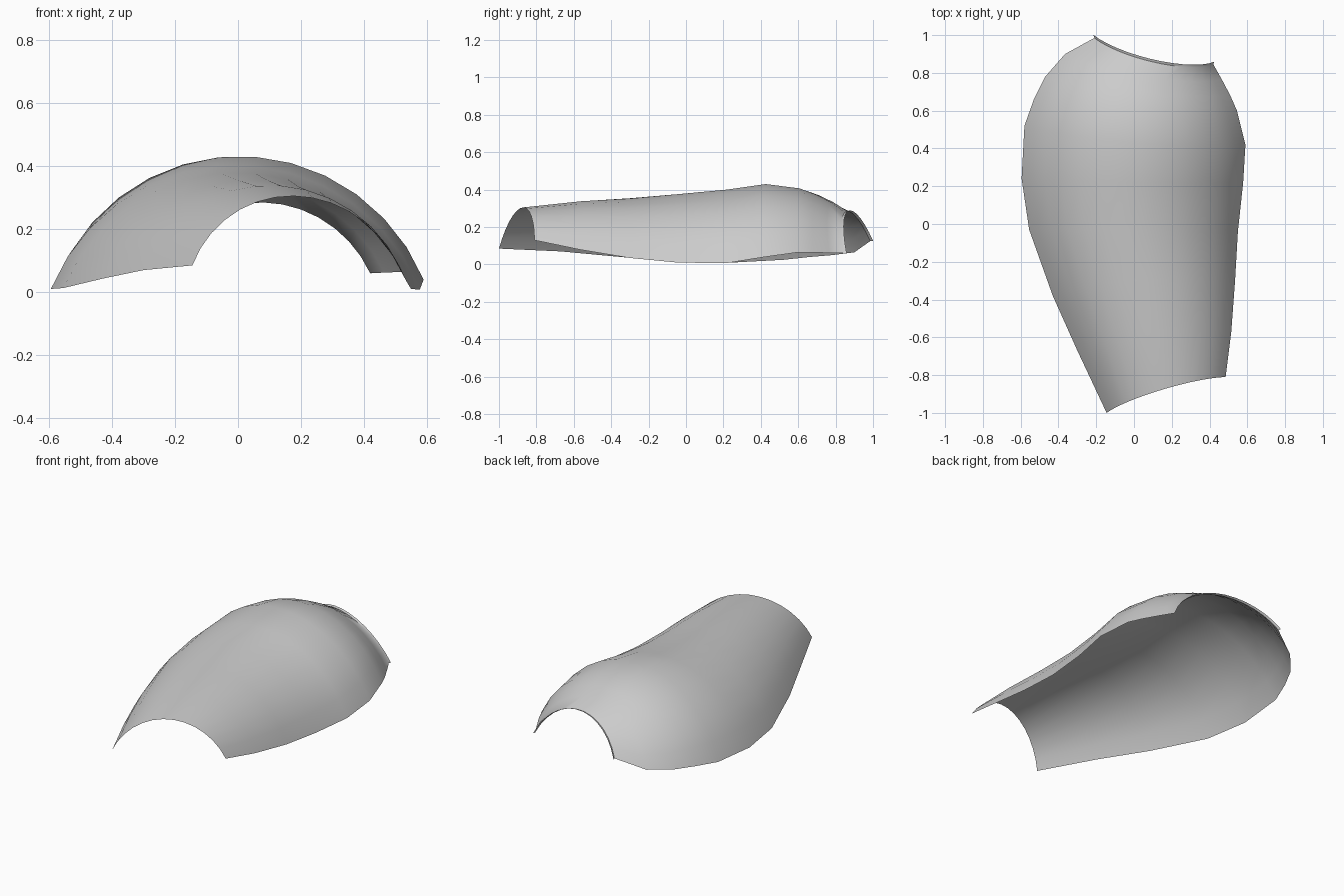
import bpy, bmesh
from math import atan2, cos, sin, pi
from mathutils import Vector

if "Cube" in bpy.data.objects:
    bpy.data.objects.remove(bpy.data.objects["Cube"])

SEGMENTS = 13


def arc(a, b, c, n=SEGMENTS):
    """Points on the circular arc from a through b to c."""
    a, b, c = Vector(a), Vector(b), Vector(c)
    u, v = b - a, c - a
    w = u.cross(v)
    centre = a + (w.cross(u) * v.length_squared + v.cross(w) * u.length_squared) / (2 * w.length_squared)
    e1 = (a - centre).normalized()
    e2 = w.normalized().cross(e1)
    r = (a - centre).length
    end = atan2((c - centre).dot(e2), (c - centre).dot(e1)) % (2 * pi)
    return [centre + r * (cos(end * i / n) * e1 + sin(end * i / n) * e2) for i in range(n + 1)]


# Cross-sections from front to back: right edge, crest, left edge
sections = [
    ((-.145, -1, .085), (.19, -.865, .305), (.485, -.81, .13)),
    ((-.30, -.67, .07), (.14, -.56, .338), (.515, -.57, .08)),
    ((-.43, -.38, .043), (.08, -.29, .355), (.535, -.30, .035)),
    ((-.555, -.03, .013), (.02, -.02, .38), (.55, -.04, .01)),
    ((-.595, .24, .01), (0, .22, .403), (.578, .22, .008)),
    ((-.58, .52, .025), (0, .43, .432), (.59, .42, .04)),
    ((-.53, .66, .04), (0, .61, .408), (.545, .60, .065)),
    ((-.47, .78, .05), (.02, .70, .375), (.51, .68, .064)),
    ((-.365, .90, .065), (.045, .78, .335), (.465, .765, .062)),
    ((-.21, .985, .125), (.07, .865, .285), (.42, .845, .06)),
]
rows = [arc(*s) for s in sections]

# Narrow flared lip around the back opening
middle = (rows[-1][0] + rows[-1][-1]) / 2
rows.append([p + (p - middle).normalized() * .005 + Vector((0, .015, 0)) for p in rows[-1]])

# Skin the sections into an open shell
bm = bmesh.new()
grid = [[bm.verts.new(p) for p in row] for row in rows]
for lower, upper in zip(grid, grid[1:]):
    for i in range(SEGMENTS):
        bm.faces.new((lower[i], lower[i + 1], upper[i + 1], upper[i]))
bm.normal_update()
if sum(f.normal.z for f in bm.faces) < 0:
    bmesh.ops.reverse_faces(bm, faces=bm.faces[:])
mesh = bpy.data.meshes.new("curved_shell")
bm.to_mesh(mesh)
bm.free()
shell = bpy.data.objects.new("curved_shell", mesh)
bpy.context.collection.objects.link(shell)

# Plain grey material
grey = bpy.data.materials.new("light_grey")
grey.use_nodes = True
colour = (.6, .6, .6, 1)
grey.diffuse_color = colour
grey.node_tree.nodes["Principled BSDF"].inputs["Base Color"].default_value = colour
mesh.materials.append(grey)

bpy.ops.object.select_all(action="DESELECT")
shell.select_set(True)
bpy.context.view_layer.objects.active = shell
bpy.ops.object.shade_smooth_by_angle(angle=pi / 4)
